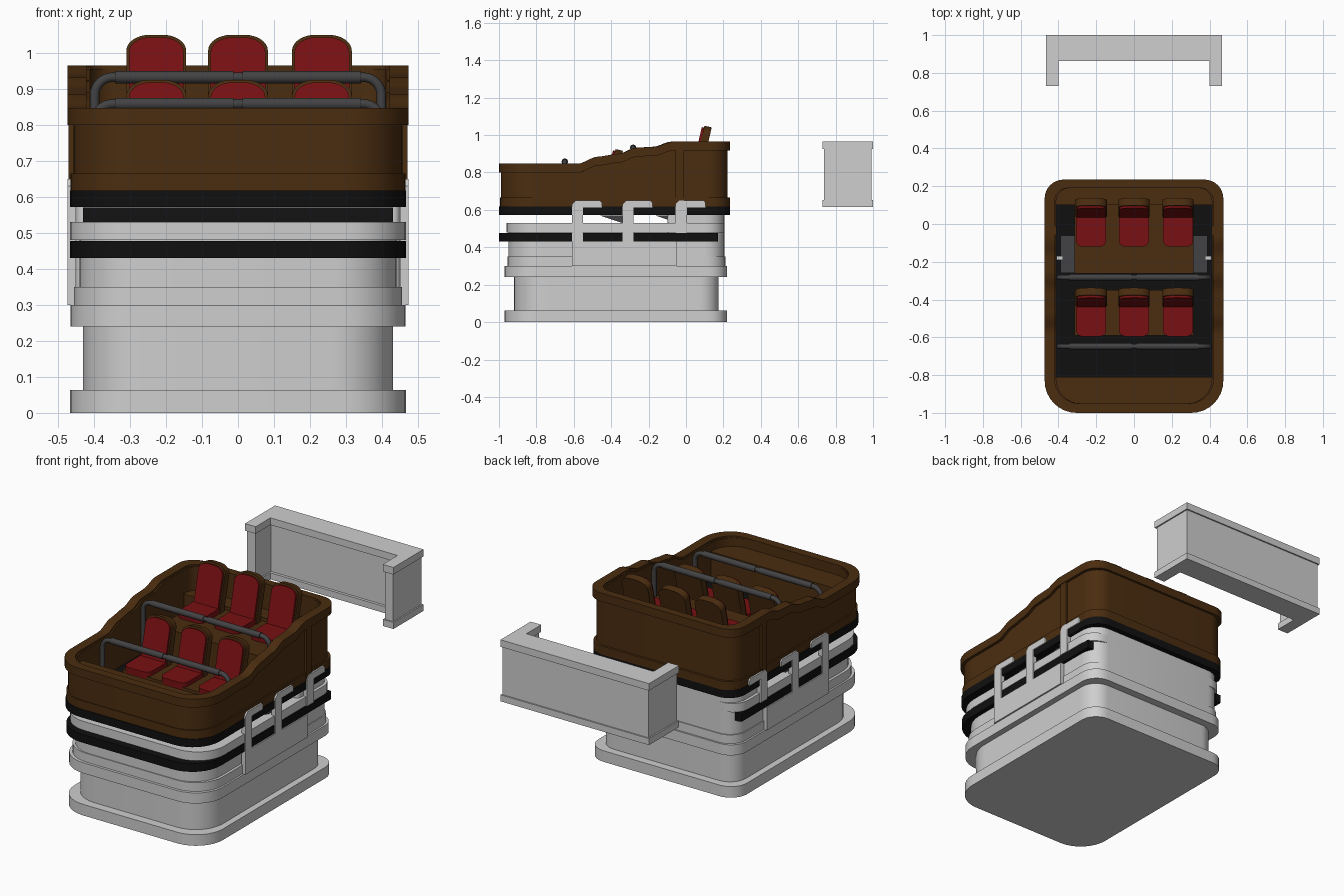
import bpy, bmesh, math
from mathutils import Matrix, Vector

cube = bpy.data.objects.get("Cube")
if cube:
    bpy.data.objects.remove(cube, do_unlink=True)


def material(name, r, g, b):
    m = bpy.data.materials.new(name)
    m.use_nodes = True
    m.diffuse_color = (r, g, b, 1)
    m.node_tree.nodes["Principled BSDF"].inputs["Base Color"].default_value = (r, g, b, 1)
    return m


WHITE = material("pale grey", .62, .62, .62)
BLACK = material("black", .005, .005, .005)
BROWN = material("brown", .07, .026, .005)
RED = material("deep red", .19, .005, .006)
STEEL = material("dark grey", .055, .055, .058)


def finish(name, bm, mat):
    bmesh.ops.recalc_face_normals(bm, faces=bm.faces)
    me = bpy.data.meshes.new(name)
    bm.to_mesh(me)
    bm.free()
    me.materials.append(mat)
    me.shade_smooth()
    me.set_sharp_from_angle(angle=math.radians(30))
    ob = bpy.data.objects.new(name, me)
    bpy.context.scene.collection.objects.link(ob)
    return ob


def box(name, x0, x1, y0, y1, z0, z1, mat):
    bm = bmesh.new()
    bmesh.ops.create_cube(bm, size=1)
    for v in bm.verts:
        v.co = ((x0 + x1) / 2 + v.co.x * (x1 - x0), (y0 + y1) / 2 + v.co.y * (y1 - y0),
                (z0 + z1) / 2 + v.co.z * (z1 - z0))
    return finish(name, bm, mat)


def outline(hx, y0, y1, rf=.17, rb=.1, n=8, sides=40):
    """Rounded rectangle, counter-clockwise, with evenly split long sides."""
    pts = []
    for sx, cy, r, a0 in ((1, y0 + rf, rf, -90), (1, y1 - rb, rb, 0),
                          (-1, y1 - rb, rb, 90), (-1, y0 + rf, rf, 180)):
        arc = []
        for i in range(n + 1):
            a = math.radians(a0 + 90 * i / n)
            arc.append(Vector((sx * (hx - r) + r * math.cos(a), cy + r * math.sin(a))))
        if pts and a0 in (0, 180):
            last = pts[-1]
            if a0 == 0 or a0 == 180:
                pts += [last.lerp(arc[0], k / sides) for k in range(1, sides)]
        pts += arc
    return pts


def prism(name, pts, z0, z1, mat, axis="z"):
    """Extrude a flat outline along z, or along x for side profiles, or y for fronts."""
    place = {"z": lambda p, d: (p[0], p[1], d), "x": lambda p, d: (d, p[0], p[1]),
             "y": lambda p, d: (p[0], d, p[1])}[axis]
    bm = bmesh.new()
    lo = [bm.verts.new(place(p, z0)) for p in pts]
    hi = [bm.verts.new(place(p, z1)) for p in pts]
    bm.faces.new(lo)
    bm.faces.new(hi)
    for i in range(len(pts)):
        j = i - 1
        bm.faces.new((lo[j], lo[i], hi[i], hi[j]))
    return finish(name, bm, mat)


def ring(name, outer, inner, bottom, top, mat):
    """Closed wall between two outlines; bottom and top are functions of y."""
    bm = bmesh.new()
    rows = []
    for o, i in zip(outer, inner):
        rows.append([bm.verts.new((p.x, p.y, f(o.y)))
                     for p, f in ((o, bottom), (o, top), (i, top), (i, bottom))])
    for k in range(len(rows)):
        a, b = rows[k - 1], rows[k]
        for m in range(4):
            bm.faces.new((a[m - 1], b[m - 1], b[m], a[m]))
    return finish(name, bm, mat)


# Stacked base layers
for name, hx, y0, y1, z0, z1 in (
        ("plinth", .467, -.97, .22, 0, .063), ("lower_body", .43, -.92, .175, .063, .24),
        ("lower_ledge", .465, -.97, .22, .24, .30), ("upper_ledge", .455, -.955, .21, .30, .35),
        ("middle_body", .44, -.95, .205, .35, .48), ("deck_slab", .467, -.96, .205, .48, .53)):
    prism(name, outline(hx, y0, y1), z0, z1, WHITE)

# Rear housing and dark supports under the tub
box("rear_housing", -.45, .45, -.05, .1, .35, .572, WHITE)
prism("rear_housing_back", outline(.45, -.1, .205, .02, .1), .35, .572, WHITE)
for i, y in enumerate((-.46, -.165)):
    prism(f"support_wedge_{i}", ((y, .57), (y + .12, .53), (y + .18, .53), (y + .18, .57)),
          -.43, .43, STEEL, "x")

# Lower black bumper, open at the back
bumper = [p for p in outline(.467, -1, .35, .18, .1) if p.y < .19]
inner = [p for p in outline(.43, -.94, .35, .15, .1) if p.y < .19]
start = next(i for i in range(len(bumper)) if bumper[i].x < 0)
start_in = next(i for i in range(len(inner)) if inner[i].x < 0)
path = bumper[start:] + bumper[:start]
path_in = inner[start_in:] + inner[:start_in]
prism("lower_bumper", path + path_in[::-1], .43, .477, BLACK)

# Upper black band with the tub floor
prism("upper_band", outline(.467, -1, .235), .572, .617, BLACK)
box("tub_floor", -.42, .42, -.85, .15, .6, .625, BLACK)


# Tub wall with stepped top edge
def height(y):
    keys = ((-1, .847), (-.58, .847), (-.47, .885), (-.36, .9), (-.26, .933),
            (-.17, .937), (-.07, .965), (1, .965))
    for (a, za), (b, zb) in zip(keys, keys[1:]):
        if y <= b:
            t = max(0, (y - a) / (b - a))
            return za + (zb - za) * t * t * (3 - 2 * t)
    return keys[-1][1]


tub_in = outline(.412, -.95, .19, .13, .07)
ring("tub_wall", outline(.457, -.99, .222), tub_in, lambda y: .615,
     lambda y: height(y) - .01, BROWN)
ring("tub_rim", outline(.473, -1, .235), outline(.42, -.95, .19, .13, .07),
     lambda y: height(y) - .048, height, BROWN)
ring("tub_skirt", outline(.465, -.995, .235), tub_in, lambda y: .615, lambda y: .665, BROWN)
front_shelf = outline(.412, -.95, -.81, .13, .005)
prism("front_shelf", front_shelf, .62, .79, BROWN)
prism("rear_shelf", outline(.412, .1, .19, .005, .07), .62, .82, BROWN)
for s in (-1, 1):
    xs = sorted((s * .41, s * .47))
    box("wall_pilaster", *xs, -.055, -.012, .62, .96, BROWN)

# Seat platforms and side boxes
box("rear_platform", -.315, .315, -.262, .12, .62, .80, BROWN)
box("front_platform", -.315, .315, -.59, -.35, .62, .68, BROWN)
for s in (-1, 1):
    xs = sorted((s * .315, s * .39))
    box("side_box", *xs, -.26, -.06, .62, .70, STEEL)
    xs = sorted((s * .375, s * .41))
    box("side_latch", *xs, -.19, -.17, .66, .71, WHITE)


# Seats
def arch(w, h, r, base=0):
    pts = [(-w, base), (w, base)]
    for sx, a0 in ((1, 0), (-1, 90)):
        for i in range(9):
            a = math.radians(a0 + 90 * i / 8)
            pts.append((sx * (w - r) + r * math.cos(a), h - r * .7 + .7 * r * math.sin(a)))
    return pts


def seat(x, y, z):
    lean = Matrix.Translation((x, y, z)) @ Matrix.Rotation(math.radians(-13), 4, "X")
    shell = prism("seat_shell", arch(.083, .238, .065, -.03), 0, .04, BROWN, "y")
    pad = prism("seat_back_pad", arch(.076, .228, .06), -.012, .001, RED, "y")
    for ob in (shell, pad):
        ob.data.transform(lean)
    cushion = prism("seat_cushion", outline(.08, -.165, .02, .035, .005, 6, 2), -.03, .012, RED)
    cushion.data.transform(Matrix.Translation((x, y, z)))


for x in (-.227, 0, .233):
    seat(x, .045, .818)
    seat(x, -.43, .693)


# Lap bars
def lap_bar(y, z, r=.05, hx=.398):
    pts = [(-hx, y, .64)]
    for sx, a0 in ((-1, 180), (1, 90)):
        for i in range(9):
            a = math.radians(a0 - 90 * i / 8)
            pts.append((sx * (hx - r) + r * math.cos(a), y, z - r + r * math.sin(a)))
    pts.append((hx, y, .64))
    cu = bpy.data.curves.new("lap_bar", "CURVE")
    cu.dimensions = "3D"
    cu.bevel_depth = .013
    cu.bevel_resolution = 3
    cu.use_fill_caps = True
    sp = cu.splines.new("POLY")
    sp.points.add(len(pts) - 1)
    for p, co in zip(sp.points, pts):
        p.co = (*co, 1)
    cu.materials.append(STEEL)
    bpy.context.scene.collection.objects.link(bpy.data.objects.new("lap_bar", cu))
    for s in (-1, 1):
        bm = bmesh.new()
        bmesh.ops.create_cone(bm, cap_ends=True, segments=16, radius1=.017, radius2=.017,
                              depth=.33, matrix=Matrix.Translation((s * .177, y, z))
                              @ Matrix.Rotation(math.pi / 2, 4, "Y"))
        finish("bar_grip", bm, STEEL)


lap_bar(-.648, .858)
lap_bar(-.283, .932)

# Side brackets, mirrored
for s in (-1, 1):
    xs = sorted((s * .45, s * .474))
    box("bracket_panel", *xs, -.61, -.05, .30, .43, WHITE)
    for y, foot in ((-.61, .42), (-.34, .42), (-.055, .477)):
        hook = ((y, foot), (y + .06, foot), (y + .06, .612), (y + .16, .612), (y + .16, .638),
                (y + .15, .65), (y + .02, .65), (y, .63))
        prism("bracket_hook", hook, *xs, WHITE, "x")

# Detached rear barrier: base, panels and cap
for name, g, z0, z1 in (("barrier_base", 0, .615, .652), ("barrier_wall", .008, .652, .925),
                        ("barrier_cap", 0, .925, .965)):
    x, xi, back, mid, front = .467 - g, .40 + g, 1 - g, .863 + 2 * g, .73 + g
    prism(name, ((-x, front), (-xi, front), (-xi, mid), (xi, mid), (xi, front), (x, front),
                 (x, back), (-x, back)), z0, z1, WHITE)
